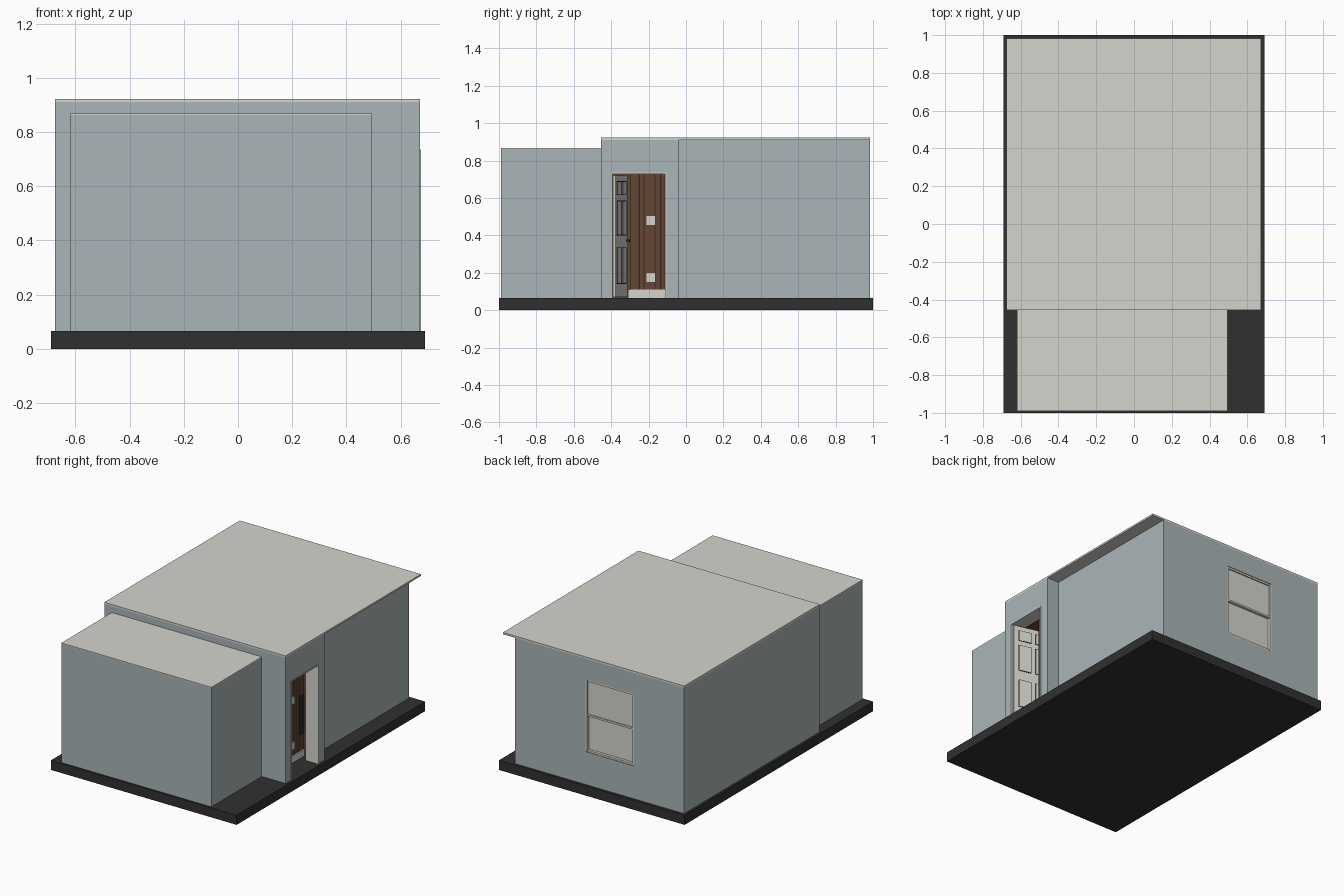
import bpy
import bmesh
import math
from mathutils import Matrix, Vector

if "Cube" in bpy.data.objects:
    bpy.data.objects.remove(bpy.data.objects["Cube"], do_unlink=True)


def material(name, rgb):
    m = bpy.data.materials.new(name)
    m.use_nodes = True
    m.diffuse_color = (*rgb, 1)
    m.node_tree.nodes["Principled BSDF"].inputs["Base Color"].default_value = (*rgb, 1)
    return m


WALL = material("blue grey wall", (0.40, 0.46, 0.475))
LIGHT = material("off white", (0.66, 0.66, 0.62))
DARK = material("charcoal", (0.03, 0.03, 0.03))
WOOD = material("brown wood", (0.13, 0.062, 0.037))
GROOVE = material("dark brown groove", (0.04, 0.022, 0.015))


def from_bmesh(name, bm, *mats):
    mesh = bpy.data.meshes.new(name)
    bm.to_mesh(mesh)
    bm.free()
    obj = bpy.data.objects.new(name, mesh)
    bpy.context.collection.objects.link(obj)
    for m in mats:
        mesh.materials.append(m)
    return obj


def box(name, mat, xs, ys, zs):
    bm = bmesh.new()
    size = [b - a for a, b in (xs, ys, zs)]
    mid = Vector([(a + b) / 2 for a, b in (xs, ys, zs)])
    bmesh.ops.create_cube(bm, size=1, matrix=Matrix.Translation(mid) @ Matrix.Diagonal((*size, 1)))
    return from_bmesh(name, bm, mat)


def cut(target, xs, ys, zs):
    cutter = box("cutter", WALL, xs, ys, zs)
    mod = target.modifiers.new("cut", "BOOLEAN")
    mod.object = cutter
    mod.solver = "EXACT"
    bpy.context.view_layer.objects.active = target
    bpy.ops.object.modifier_apply(modifier=mod.name)
    bpy.data.objects.remove(cutter, do_unlink=True)


# Foundation and front room
FLOOR, EAVE = 0.065, 0.91
box("foundation", DARK, (-0.69, 0.69), (-1, 1), (0, FLOOR))
box("front_room", WALL, (-0.62, 0.495), (-0.99, -0.45), (FLOOR, 0.862))
box("front_room_roof", LIGHT, (-0.62, 0.495), (-0.99, -0.455), (0.862, 0.868))

# Main house: extruded plan with a projecting entry
bm = bmesh.new()
plan = [(-0.675, -0.455), (0.672, -0.455), (0.672, -0.04), (0.582, -0.04), (0.582, 0.983), (-0.675, 0.983)]
base = bm.faces.new([bm.verts.new((x, y, FLOOR)) for x, y in plan])
top = bmesh.ops.extrude_face_region(bm, geom=[base])["geom"]
bmesh.ops.translate(bm, vec=(0, 0, EAVE - FLOOR), verts=[v for v in top if isinstance(v, bmesh.types.BMVert)])
bmesh.ops.recalc_face_normals(bm, faces=bm.faces)
house = from_bmesh("main_house", bm, WALL, WOOD)
box("main_roof", LIGHT, (-0.675, 0.672), (-0.455, 0.983), (EAVE, 0.922))

# Doorway, hall and window recess
cut(house, (0.35, 0.583), (-0.43, -0.06), (0.04, 0.77))
cut(house, (0.57, 0.7), (-0.4, -0.105), (0.04, 0.735))
WX, WZ, WY = (-0.30, 0.06), (0.285, 0.77), 0.983
cut(house, WX, (WY - 0.035, 1.1), WZ)
for f in house.data.polygons:
    c = f.center
    if 0.34 < c.x < 0.581 and -0.44 < c.y < -0.05 and 0.07 < c.z < 0.78:
        f.material_index = 1

# Panelled hall wall with grooves, skirting and plates
HX = 0.53
box("hall_wall", WOOD, (0.41, HX), (-0.298, -0.061), (FLOOR, 0.769))
for y in (-0.25, -0.225, -0.165, -0.135, -0.112):
    box("wall_groove", GROOVE, (HX, HX + 0.002), (y - 0.003, y + 0.003), (0.11, 0.765))
box("hall_skirting", LIGHT, (HX, HX + 0.008), (-0.31, -0.061), (FLOOR, 0.11))
for name, z in (("light_switch", 0.48), ("wall_socket", 0.175)):
    box(name, LIGHT, (HX, HX + 0.008), (-0.212, -0.165), (z - 0.024, z + 0.024))
box("hall_panel", DARK, (HX, HX + 0.009), (-0.103, -0.07), (0.22, 0.48))

# Door frame lining
for y in (-0.4, -0.113):
    box("door_jamb", LIGHT, (0.58, 0.676), (y, y + 0.008), (FLOOR, 0.735))
box("door_head", LIGHT, (0.58, 0.676), (-0.392, -0.113), (0.727, 0.735))

# Open six panel door, modelled flat then swung about its hinge
door = [box("door_leaf", LIGHT, (-0.265, 0), (0, 0.014), (0.07, 0.72))]
for x in (-0.235, -0.12):
    for low, high in ((0.14, 0.335), (0.4, 0.585), (0.615, 0.69)):
        for y in (-0.002, 0.014):
            door.append(box("door_panel_edge", GROOVE, (x, x + 0.09), (y, y + 0.002), (low, high)))
            y2 = y + (0.001 if y > 0 else -0.001)
            door.append(box("door_panel", LIGHT, (x + 0.004, x + 0.086), (y2, y2 + 0.002), (low + 0.004, high - 0.004)))
door.append(box("door_knob", DARK, (-0.258, -0.244), (-0.014, 0.028), (0.363, 0.377)))
swing = Matrix.Translation((0.66, -0.39, 0)) @ Matrix.Rotation(math.radians(-14), 4, "Z")
for part in door:
    part.matrix_world = swing

# Back sash window: panes, frame and rails
MIDZ = 0.535
box("upper_pane", LIGHT, WX, (WY - 0.034, WY - 0.012), (MIDZ, WZ[1]))
box("lower_pane", LIGHT, WX, (WY - 0.034, WY - 0.022), (WZ[0], MIDZ))
for x in (WX[0], WX[1] - 0.012):
    box("window_side", LIGHT, (x, x + 0.012), (WY - 0.034, WY - 0.003), WZ)
for z in (WZ[0], MIDZ - 0.01, WZ[1] - 0.012):
    box("window_rail", LIGHT, WX, (WY - 0.033, WY - 0.004), (z, z + 0.012))
